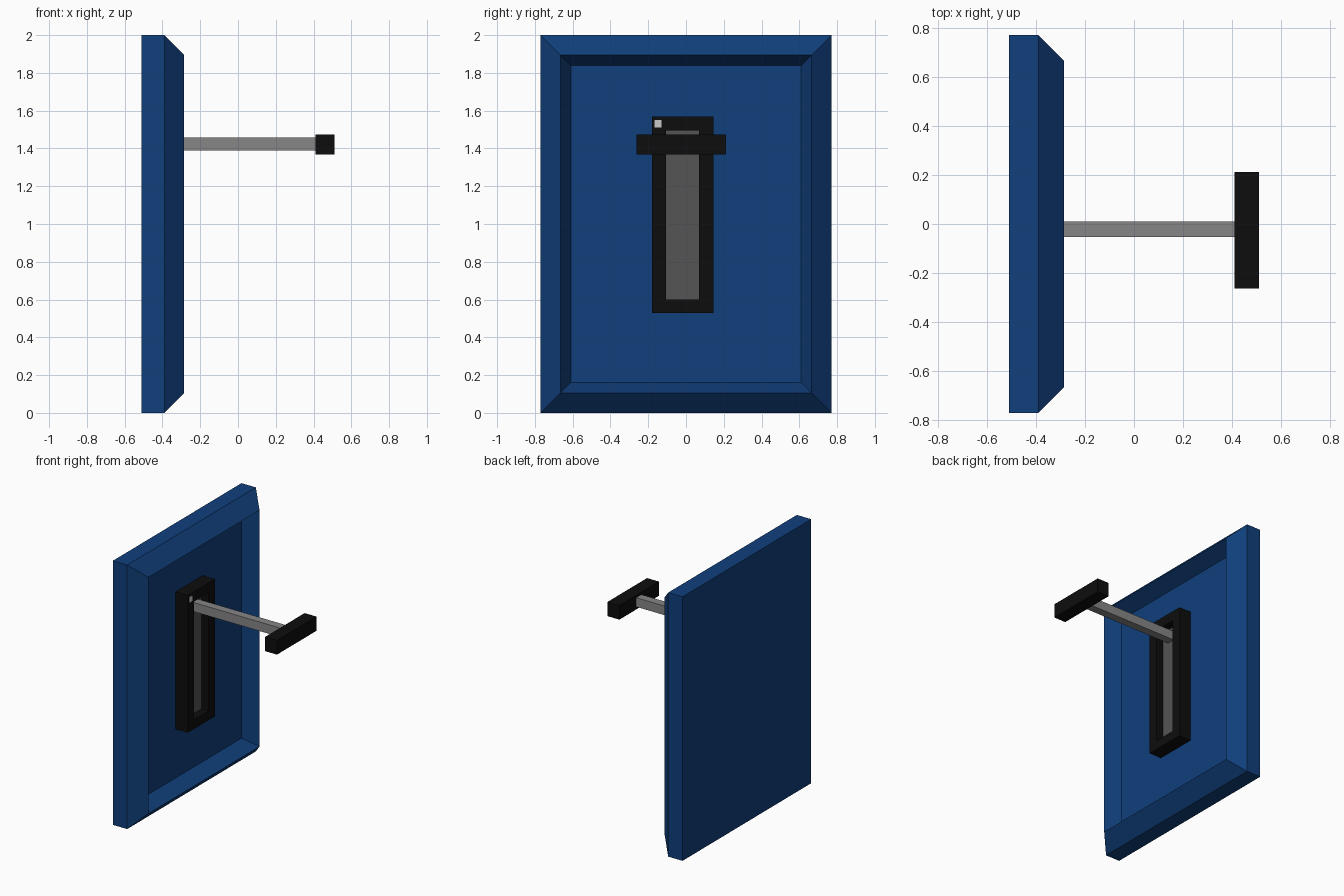
import bpy, bmesh

if "Cube" in bpy.data.objects:
    bpy.data.objects.remove(bpy.data.objects["Cube"])


def material(name, r, g, b):
    m = bpy.data.materials.new(name)
    m.diffuse_color = (r, g, b, 1)
    m.use_nodes = True
    m.node_tree.nodes["Principled BSDF"].inputs["Base Color"].default_value = m.diffuse_color
    return m


BLUE = material("blue", 0.005, 0.05, 0.2)
BLACK = material("black", 0.004, 0.004, 0.004)
GREY = material("grey", 0.24, 0.24, 0.24)
DARK_GREY = material("dark_grey", 0.09, 0.09, 0.09)
LIGHT = material("light", 0.6, 0.6, 0.6)


def loft(name, sections, mat):
    """Join rectangles (x, y0, y1, z0, z1) in order and cap both ends."""
    bm = bmesh.new()
    rings = []
    for x, y0, y1, z0, z1 in sections:
        corners = ((y0, z0), (y1, z0), (y1, z1), (y0, z1))
        rings.append([bm.verts.new((x, y, z)) for y, z in corners])
    for a, b in zip(rings, rings[1:]):
        for i in range(4):
            j = (i + 1) % 4
            bm.faces.new((a[i], a[j], b[j], b[i]))
    bm.faces.new(rings[0][::-1])
    bm.faces.new(rings[-1])
    bmesh.ops.recalc_face_normals(bm, faces=bm.faces)
    mesh = bpy.data.meshes.new(name)
    bm.to_mesh(mesh)
    bm.free()
    mesh.materials.append(mat)
    obj = bpy.data.objects.new(name, mesh)
    bpy.context.collection.objects.link(obj)
    return obj


def box(name, x0, x1, rect, mat):
    return loft(name, [(x0, *rect), (x1, *rect)], mat)


def panel_rect(x, inset):
    return (x, -0.77 + inset, 0.77 - inset, inset, 2 - inset)


# Wall panel: bevelled rim rising to a ridge, then sloping to a recessed floor
loft("wall_panel", [panel_rect(-0.51, 0), panel_rect(-0.39, 0),
                    panel_rect(-0.285, 0.105), panel_rect(-0.397, 0.16)], BLUE)

# Lever housing with a long slot
outer = (-0.18, 0.145, 0.53, 1.57)
slot = (-0.105, 0.07, 0.60, 1.495)
loft("slot_housing", [(-0.40, *outer), (-0.295, *outer),
                      (-0.295, *slot), (-0.37, *slot)], BLACK)
box("slot_floor", -0.37, -0.355, slot, DARK_GREY)

# Small indicator light on the housing
box("indicator_light", -0.30, -0.291, (-0.167, -0.13, 1.51, 1.55), LIGHT)

# Lever and its cross grip
box("lever_arm", -0.36, 0.415, (-0.052, 0.01, 1.388, 1.457), GREY)
box("lever_grip", 0.41, 0.51, (-0.262, 0.212, 1.368, 1.475), BLACK)
